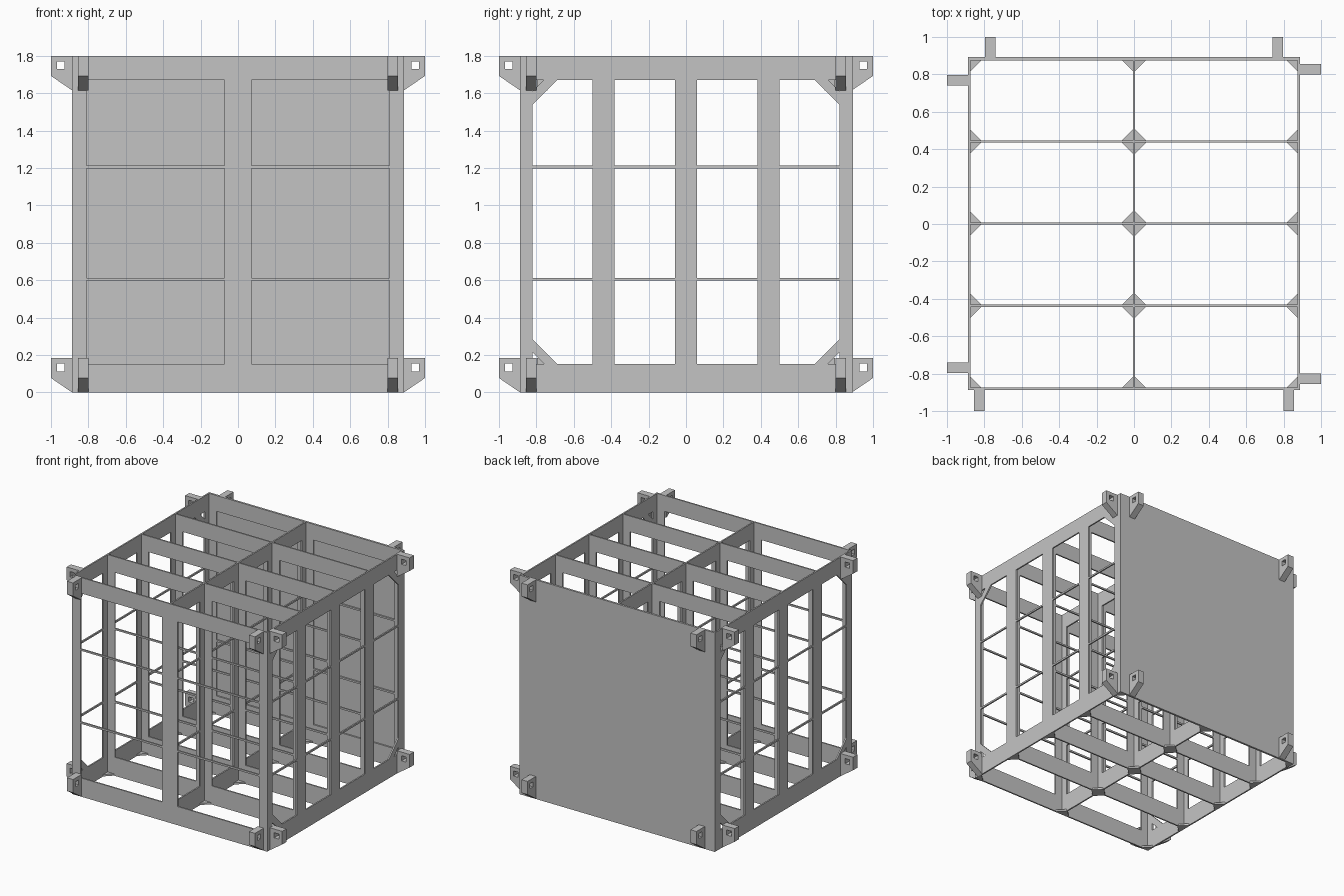
import bpy, bmesh

cube = bpy.data.objects.get("Cube")
if cube:
    bpy.data.objects.remove(cube, do_unlink=True)

grey = bpy.data.materials.new("light grey metal")
grey.use_nodes = True
colour = (0.55, 0.55, 0.55, 1)
grey.diffuse_color = colour
grey.node_tree.nodes["Principled BSDF"].inputs["Base Color"].default_value = colour

HALF = 0.887      # half width of the rack
TOP = 1.8
THICK = 0.012     # sheet thickness
MID = HALF - THICK / 2


def prism(name, points, faces, depth, place):
    """Flat outline (u, v) thickened by depth; place maps (u, v, w) to x, y, z."""
    bm = bmesh.new()
    verts = [bm.verts.new((u, v, 0)) for u, v in points]
    for f in faces:
        bm.faces.new([verts[i] for i in f])
    loose = [v for v in bm.verts if not v.link_faces]
    bmesh.ops.delete(bm, geom=loose, context='VERTS')
    out = bmesh.ops.extrude_face_region(bm, geom=bm.faces[:], use_keep_orig=True)
    for v in out["geom"]:
        if isinstance(v, bmesh.types.BMVert):
            v.co.z = depth
    for v in bm.verts:
        v.co = place(*v.co)
    bmesh.ops.recalc_face_normals(bm, faces=bm.faces[:])
    mesh = bpy.data.meshes.new(name)
    bm.to_mesh(mesh)
    bm.free()
    mesh.materials.append(grey)
    obj = bpy.data.objects.new(name, mesh)
    bpy.context.collection.objects.link(obj)
    return obj


def lattice(name, us, vs, place):
    """Sheet with windows: every odd column crossing an odd row is open."""
    n = len(vs)
    points = [(u, v) for u in us for v in vs]
    faces = [(i * n + j, (i + 1) * n + j, (i + 1) * n + j + 1, i * n + j + 1)
             for i in range(len(us) - 1) for j in range(n - 1)
             if not (i % 2 and j % 2)]
    return prism(name, points, faces, THICK, place)


def across(y):    # sheets facing front and back
    return lambda u, v, w: (u, y - THICK / 2 + w, v)


def along(x):     # sheets facing the sides
    return lambda u, v, w: (x - THICK / 2 + w, u, v)


# Window layout
rows = [0, 0.153, 0.598, 0.613, 1.198, 1.212, 1.67, TOP]
cross_cols = [-HALF, -0.81, -0.072, 0.072, 0.81, HALF]
side_cols = [-HALF, -0.82, -0.5, -0.383, -0.06, 0.06, 0.383, 0.5, 0.82, HALF]
wall_x = [-MID, 0, MID]
wall_y = [-MID, -0.437, 0.003, 0.441, MID]

# Lattice walls
for y, name in zip(wall_y, ("front", "front_inner", "middle", "back_inner", "back")):
    lattice(name + "_cross_wall", cross_cols, rows, across(y))
for x, name in zip(wall_x, ("right", "centre", "left")):
    lattice(name + "_side_wall", side_cols, rows, along(x))

# Solid sheet closing the back
prism("back_sheet", [(-HALF, 0), (HALF, 0), (HALF, TOP), (-HALF, TOP)],
      [(0, 1, 2, 3)], 0.005, lambda u, v, w: (u, HALF + w, v))

# Diagonal braces in the outer corners of the side walls
for x, side in ((-MID, "right"), (MID, "left")):
    for sy, end in ((-1, "front"), (1, "back")):
        for z, sz, level in ((0.153, 1, "lower"), (1.67, -1, "upper")):
            y = 0.82 * sy
            band = [(y, z + sz * 0.06), (y, z + sz * 0.13),
                    (y - sy * 0.13, z), (y - sy * 0.06, z)]
            prism(f"{side}_{end}_{level}_brace", band, [(0, 1, 2, 3)], THICK, along(x))

# Triangular floor gussets at every wall crossing
points, faces = [], []
for x in wall_x:
    for y in wall_y:
        for sx in (-1, 1):
            for sy in (-1, 1):
                if abs(x + sx * 0.065) > HALF or abs(y + sy * 0.065) > HALF:
                    continue
                k = len(points)
                points += [(x, y), (x + sx * 0.07, y), (x, y + sy * 0.07)]
                faces.append((k, k + 1, k + 2))
prism("floor_gussets", points, faces, 0.015, lambda u, v, w: (u, v, w))

# Lifting lugs with a sloped underside and a square hole
lug_outline = [(0, 0), (0.113, 0.077), (0.113, 0.185), (0, 0.185)]
lug_hole = [(0.04, 0.113), (0.082, 0.113), (0.082, 0.155), (0.04, 0.155)]
lug_faces = [(i, (i + 1) % 4, (i + 1) % 4 + 4, i + 4) for i in range(4)]
LUG = 0.055
sides = {
    "front": (0.827, lambda o, s, z: (s, -HALF - o, z)),
    "left": (0.827, lambda o, s, z: (HALF + o, s, z)),
    "back": (0.768, lambda o, s, z: (s, HALF + o, z)),
    "right": (0.768, lambda o, s, z: (-HALF - o, s, z)),
}
for side, (offset, place) in sides.items():
    for sign, end in ((-1, "first"), (1, "second")):
        for base, level in ((0, "lower"), (TOP - 0.185, "upper")):
            start = sign * offset - LUG / 2
            prism(f"{side}_{end}_{level}_lug", lug_outline + lug_hole, lug_faces, LUG,
                  lambda u, v, w, p=place, s=start, b=base: p(u, s + w, b + v))
